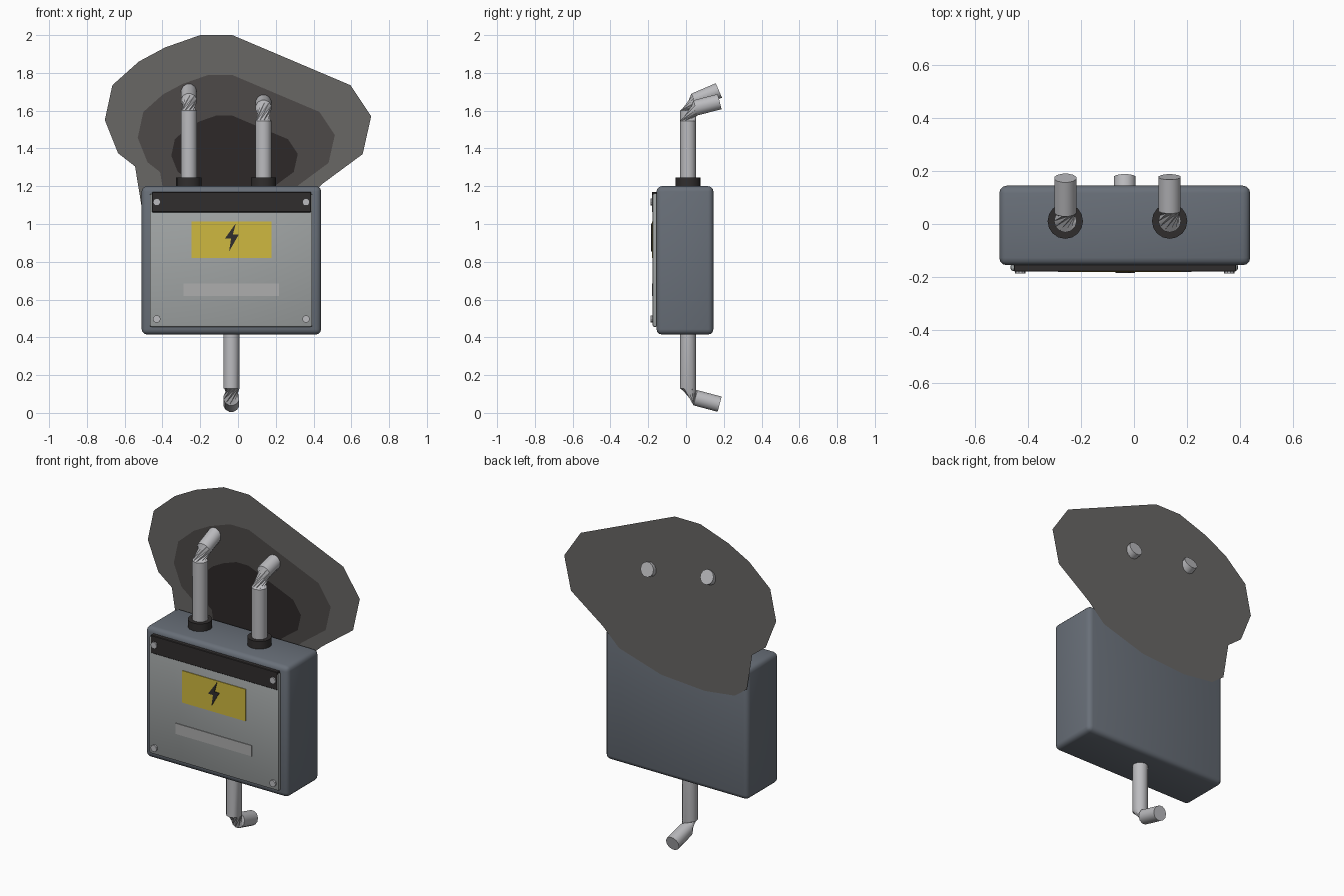
import bpy, bmesh, math
from mathutils import Vector

if "Cube" in bpy.data.objects:
    bpy.data.objects.remove(bpy.data.objects["Cube"])

CX = -0.035          # centre line of the cabinet


def mat(name, r, g, b):
    m = bpy.data.materials.new(name)
    m.diffuse_color = (r, g, b, 1)
    m.use_nodes = True
    m.node_tree.nodes["Principled BSDF"].inputs["Base Color"].default_value = m.diffuse_color
    return m


SLATE = mat("slate_paint", 0.14, 0.16, 0.19)
PANEL = mat("panel_grey", 0.36, 0.38, 0.38)
DARK = mat("dark_rubber", 0.03, 0.027, 0.027)
YELLOW = mat("warning_yellow", 0.62, 0.48, 0.05)
STRIP = mat("strip_grey", 0.42, 0.42, 0.42)
METAL = mat("pipe_metal", 0.5, 0.5, 0.52)
SOOT = [mat("soot_light", 0.14, 0.135, 0.13),
        mat("soot_mid", 0.075, 0.068, 0.066),
        mat("soot_dark", 0.026, 0.022, 0.022)]


def finish(bm, name, material, smooth=True):
    bmesh.ops.recalc_face_normals(bm, faces=bm.faces)
    me = bpy.data.meshes.new(name)
    bm.to_mesh(me)
    bm.free()
    ob = bpy.data.objects.new(name, me)
    bpy.context.collection.objects.link(ob)
    me.materials.append(material)
    if smooth:
        bpy.ops.object.select_all(action='DESELECT')
        ob.select_set(True)
        bpy.context.view_layer.objects.active = ob
        bpy.ops.object.shade_smooth_by_angle(angle=math.radians(35))
    return ob


def block(name, x, y, z, material, bevel=0.0, segments=2):
    """Box from (min, max) pairs, optionally rounded."""
    bm = bmesh.new()
    bmesh.ops.create_cube(bm, size=1)
    for v in bm.verts:
        v.co = Vector([(a + b) / 2 + c * (b - a) for c, (a, b) in zip(v.co, (x, y, z))])
    if bevel:
        bmesh.ops.bevel(bm, geom=bm.edges[:], offset=bevel, segments=segments,
                        profile=0.5, affect='EDGES')
    return finish(bm, name, material)


def tube(name, rings, radius, material, sides=12):
    """Skin of rings; each ring is (centre, direction, twist)."""
    bm = bmesh.new()
    loops = []
    for c, d, twist in rings:
        d = Vector(d).normalized()
        u = Vector((1, 0, 0)) if abs(d.x) < 0.9 else Vector((0, 0, 1))
        w = d.cross(u)
        loops.append([bm.verts.new(Vector(c) + radius * (u * math.cos(a) + w * math.sin(a)))
                      for a in (twist + math.tau * i / sides for i in range(sides))])
    for a, b in zip(loops, loops[1:]):
        for i in range(sides):
            j = (i + 1) % sides
            bm.faces.new((a[i], a[j], b[j]))
            bm.faces.new((a[i], b[j], b[i]))
    bm.faces.new(loops[0])
    bm.faces.new(loops[-1])
    return finish(bm, name, material)


def plate(name, points, y0, y1, material):
    """Flat XZ outline, extruded from y0 to y1 when they differ."""
    bm = bmesh.new()
    face = bm.faces.new([bm.verts.new((x, y0, z)) for x, z in points])
    if y1 != y0:
        ext = bmesh.ops.extrude_face_region(bm, geom=[face])['geom']
        for v in ext:
            if isinstance(v, bmesh.types.BMVert):
                v.co.y = y1
    ob = finish(bm, name, material, smooth=False)
    return ob


# Cabinet and door
block("cabinet", (-0.51, 0.44), (-0.156, 0.145), (0.415, 1.2), SLATE, 0.028, 3)
block("door_panel", (-0.467, 0.393), (-0.177, -0.15), (0.456, 1.16), PANEL, 0.008)
block("door_top_band", (-0.455, 0.387), (-0.18, -0.15), (1.062, 1.17), DARK, 0.003, 1)
block("warning_label", (-0.246, 0.177), (-0.181, -0.17), (0.82, 1.012), YELLOW)
block("blank_strip", (-0.288, 0.217), (-0.181, -0.17), (0.62, 0.684), STRIP)

# Lightning symbol on the label
bolt = [(-0.012, 1.003), (-0.07, 0.922), (-0.037, 0.922), (-0.047, 0.855),
        (0.004, 0.944), (-0.027, 0.944)]
plate("lightning_symbol", bolt, -0.178, -0.185, DARK)

# Door screws
for i, (x, z) in enumerate([(sx, sz) for sx in (-0.43, 0.36) for sz in (0.497, 1.116)]):
    tube(f"screw_{i + 1}", [((x, -0.17, z), (0, -1, 0), 0), ((x, -0.188, z), (0, -1, 0), 0)],
         0.02, METAL, 10)

# Pipes with a twisted elbow running into the wall: x, start z, bend z, elbow (y, z), end (y, z)
PIPES = [("pipe_left", CX - 0.225, 1.19, 1.60, (0.045, 1.652), (0.174, 1.707)),
         ("pipe_right", CX + 0.17, 1.19, 1.545, (0.05, 1.615), (0.178, 1.648)),
         ("pipe_bottom", CX, 0.43, 0.13, (0.05, 0.08), (0.178, 0.046))]
PY = 0.011
for name, x, z0, z1, (ey, ez), (ty, tz) in PIPES:
    up = (0, 0, z1 - z0)
    out = (0, ty - ey, tz - ez)
    tube(name, [((x, PY, z0), up, 0), ((x, PY, z1), up, 0),
                ((x, ey, ez), out, math.radians(75)),
                ((x, ty, tz), out, math.radians(75))], 0.043, METAL)

# Rubber collars under the two upper pipes
for side, x in (("left", CX - 0.225), ("right", CX + 0.17)):
    tube(f"collar_{side}", [((x, PY, 1.19), (0, 0, 1), 0), ((x, PY, 1.246), (0, 0, 1), 0)],
         0.067, DARK, 16)

# Scorch mark on the wall: one outline in three shrinking layers
outline = [(-0.705, 1.55), (-0.665, 1.735), (-0.525, 1.86), (-0.385, 1.935), (-0.2, 2.0),
           (-0.03, 2.0), (0.595, 1.735), (0.705, 1.57), (0.66, 1.37), (0.45, 1.215),
           (0.34, 1.11), (0.06, 1.025), (-0.23, 1.005), (-0.43, 1.03), (-0.51, 1.09),
           (-0.545, 1.305), (-0.635, 1.375)]
for i, (s, y) in enumerate(((1.0, 0.15), (0.74, 0.148), (0.475, 0.146))):
    pts = [(CX * (1 - s) + x * s, 1.19 + (z - 1.19) * s) for x, z in outline]
    plate(f"scorch_layer_{i + 1}", pts, y, y, SOOT[i])
